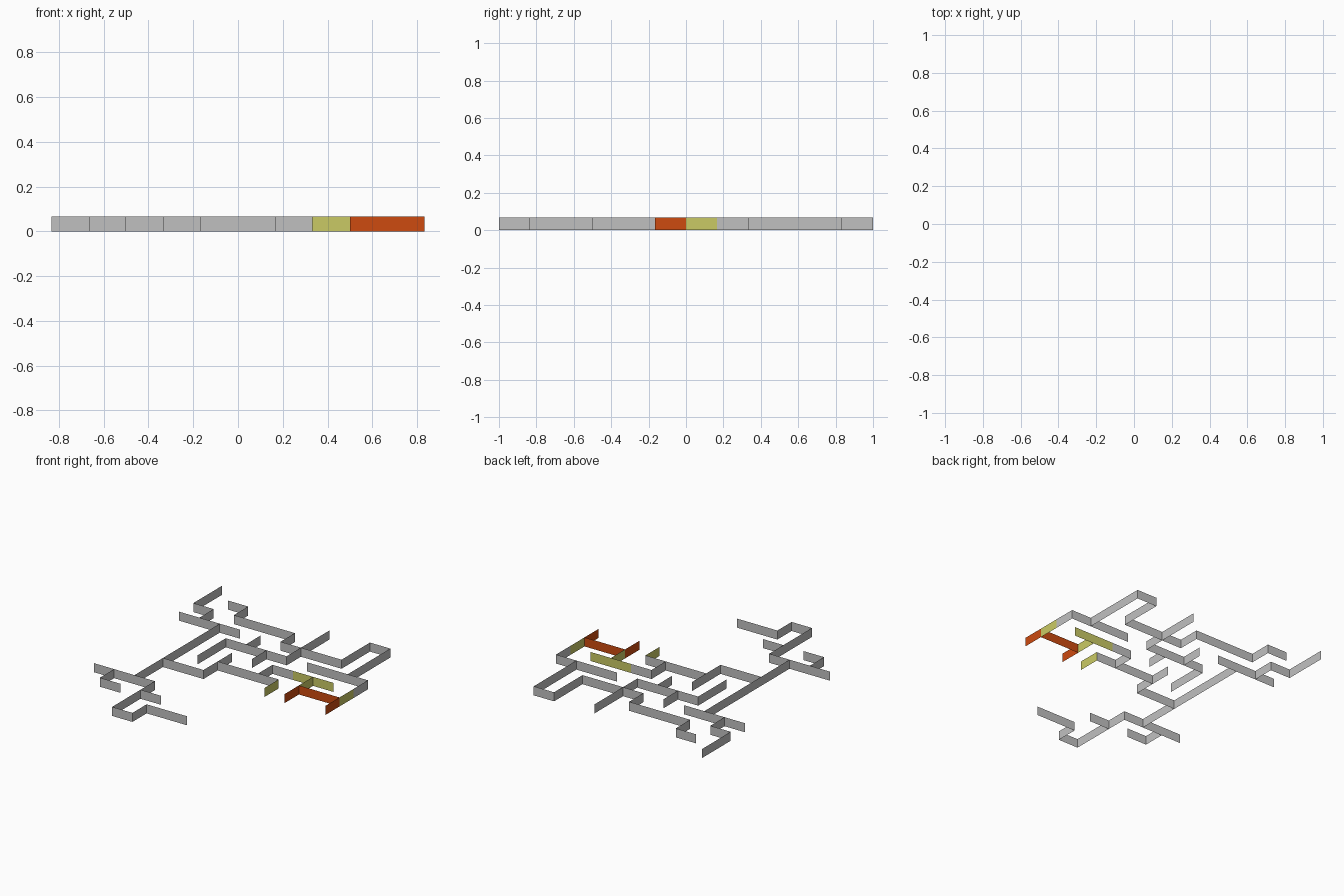
import bpy, bmesh

if "Cube" in bpy.data.objects:
    bpy.data.objects.remove(bpy.data.objects["Cube"])

CELL = 1 / 6        # maze grid step
HEIGHT = 0.067      # wall height
STEP = {"E": (1, 0), "W": (-1, 0), "N": (0, 1), "S": (0, -1)}


def material(name, rgb):
    m = bpy.data.materials.new(name)
    m.diffuse_color = (*rgb, 1)
    m.use_nodes = True
    m.node_tree.nodes["Principled BSDF"].inputs["Base Color"].default_value = m.diffuse_color
    return m


def walls(name, paths, mat):
    """Thin upright panels, one per grid step, along compass-direction paths."""
    bm = bmesh.new()
    for (i, j), moves in paths:
        for c in moves:
            a, b = i + STEP[c][0], j + STEP[c][1]
            corners = [(i, j, 0), (a, b, 0), (a, b, 1), (i, j, 1)]
            bm.faces.new([bm.verts.new((x * CELL, y * CELL, z * HEIGHT))
                          for x, y, z in corners])
            i, j = a, b
    bmesh.ops.remove_doubles(bm, verts=bm.verts, dist=1e-4)
    mesh = bpy.data.meshes.new(name)
    bm.to_mesh(mesh)
    bm.free()
    mesh.materials.append(mat)
    ob = bpy.data.objects.new(name, mesh)
    bpy.context.collection.objects.link(ob)


grey = material("grey", (0.53, 0.53, 0.53))
yellow = material("pale_yellow", (0.59, 0.59, 0.13))
orange = material("burnt_orange", (0.61, 0.07, 0.005))

# upper left spur, long spine and lower left cross bar
walls("spine_walls", [
    ((-5, 6), "SSES"),
    ((-5, 3), "EEE"),
    ((-3, 3), "SSSSSS"),
    ((-5, -3), "EEE"),
    ((-4, -3), "SE"),
    ((-2, -3), "SSSENEE"),
    ((-2, -4), "E"),
], grey)

# long winding wall at the back and right
walls("back_walls", [
    ((-4, 5), "ESEEESEEENNESSS"),
    ((2, 2), "EEESS"[:4]),
    ((1, 5), "SSSWWWSS"),
    ((-1, 3), "S"),
    ((0, 2), "S"),
], grey)

# middle branch off the spine
walls("middle_walls", [
    ((-3, -1), "EENEEE"),
    ((-1, 0), "N"),
    ((1, 0), "NE"),
], grey)

# coloured sections at the front right
walls("yellow_walls", [
    ((5, 1), "S"),
    ((2, 1), "EE"),
    ((3, 1), "S"),
    ((2, 0), "S"),
], yellow)
walls("orange_walls", [
    ((3, -1), "NEES"),
], orange)
